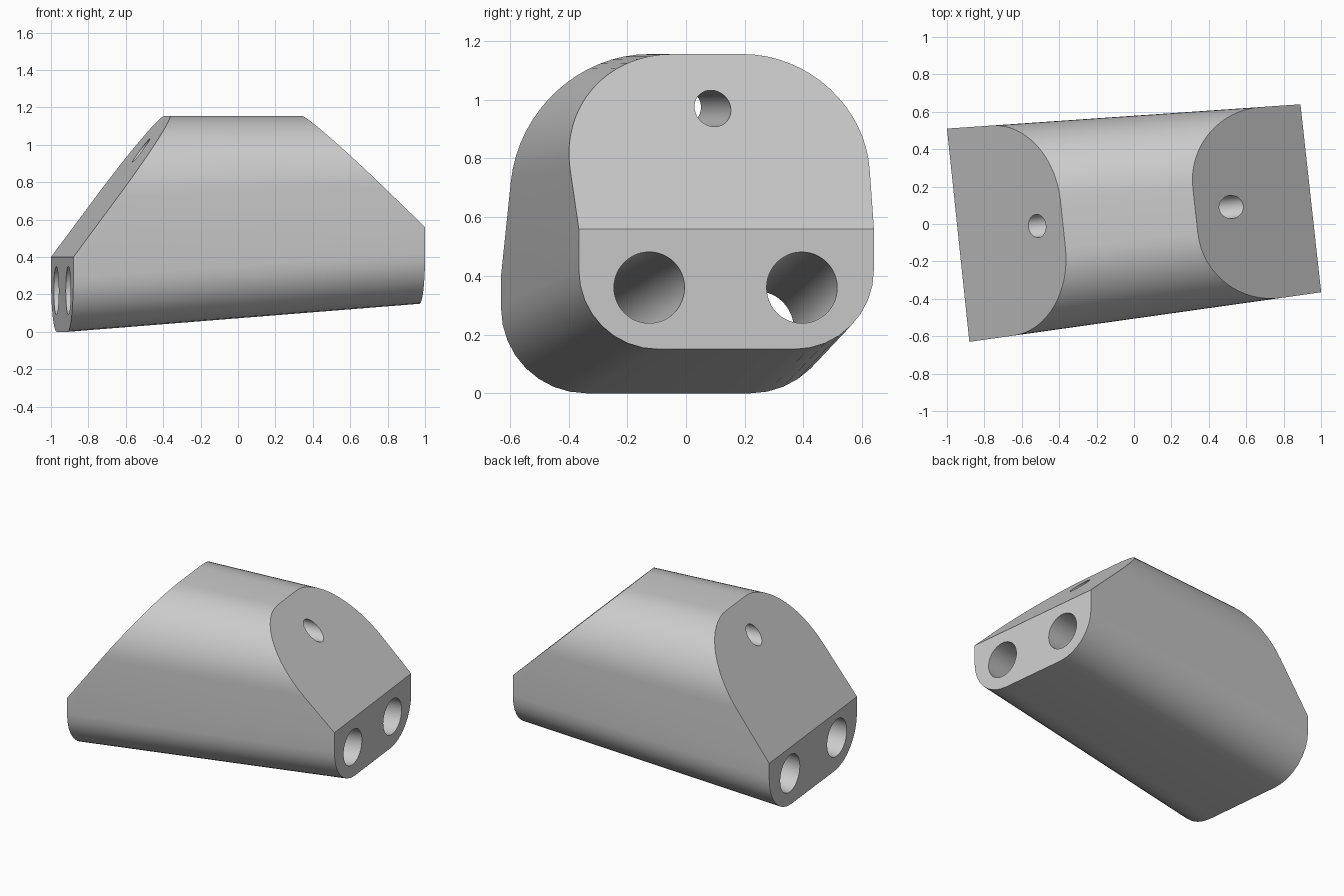
import bpy, bmesh, math
from mathutils import Vector

old = bpy.data.objects.get("Cube")
if old:
    bpy.data.objects.remove(old, do_unlink=True)

grey = bpy.data.materials.new("light grey")
grey.use_nodes = True
colour = (0.6, 0.6, 0.6, 1)
grey.diffuse_color = colour
grey.node_tree.nodes["Principled BSDF"].inputs["Base Color"].default_value = colour


def make_object(name, bm):
    bmesh.ops.recalc_face_normals(bm, faces=bm.faces[:])
    mesh = bpy.data.meshes.new(name)
    bm.to_mesh(mesh)
    bm.free()
    mesh.materials.append(grey)
    obj = bpy.data.objects.new(name, mesh)
    bpy.context.collection.objects.link(obj)
    return obj


def rounded_section(front, back, bottom, top, low_r, high_r):
    """Rounded rectangle in y and z: small lower corners, large upper ones."""
    corners = [(back - low_r, bottom + low_r, low_r, -90, 8),
               (back - high_r, top - high_r, high_r, 0, 16),
               (front + high_r, top - high_r, high_r, 90, 16),
               (front + low_r, bottom + low_r, low_r, 180, 8)]
    points = []
    for cy, cz, r, start, steps in corners:
        for i in range(steps + 1):
            a = math.radians(start + 90 * i / steps)
            points.append((cy + r * math.cos(a), cz + r * math.sin(a)))
    return points


def slice_off(bm, point, normal):
    """Cut away everything beyond the plane and close the opening."""
    cut = bmesh.ops.bisect_plane(bm, geom=bm.verts[:] + bm.edges[:] + bm.faces[:],
                                 plane_co=point, plane_no=normal, clear_outer=True)
    edges = [e for e in cut["geom_cut"] if isinstance(e, bmesh.types.BMEdge)]
    bmesh.ops.edgeloop_fill(bm, edges=edges)


# Tapered body, lofted between two skewed end sections
bm = bmesh.new()
left = [bm.verts.new((-1 + (0.51 - y) * 0.105, y, z))
        for y, z in rounded_section(-0.63, 0.51, 0, 1.155, 0.29, 0.44)]
right = [bm.verts.new((0.89 + (0.64 - y) * 0.11, y, z))
         for y, z in rounded_section(-0.365, 0.64, 0.15, 1.155, 0.27, 0.385)]
for i in range(len(left)):
    j = (i + 1) % len(left)
    bm.faces.new((left[i], left[j], right[j], right[i]))
bm.faces.new(left)
bm.faces.new(right)

# Sloping shoulders at both ends
for a, b, c in [((-1, 0.51, 0.4), (-0.88, -0.63, 0.4), (-0.38, 0, 1.155)),
                ((0.89, 0.64, 0.56), (1, -0.365, 0.56), (0.325, 0.1, 1.155))]:
    a, b, c = Vector(a), Vector(b), Vector(c)
    normal = (b - a).cross(c - a).normalized()
    if normal.z < 0:
        normal.negate()
    slice_off(bm, a, normal)
body = make_object("tapered_block", bm)


def drill(name, start, end, r_start, r_end):
    """Round hole running through the block, slightly tapered."""
    start, end = Vector(start), Vector(end)
    axis = end - start
    grow = (r_end - r_start) * 0.2
    bm = bmesh.new()
    bmesh.ops.create_cone(bm, cap_ends=True, segments=48, radius1=r_start - grow,
                          radius2=r_end + grow, depth=axis.length * 1.4)
    turn = axis.to_track_quat('Z', 'Y').to_matrix()
    bmesh.ops.rotate(bm, verts=bm.verts[:], matrix=turn)
    bmesh.ops.translate(bm, verts=bm.verts[:], vec=(start + end) / 2)
    cutter = make_object(name, bm)
    cutter.hide_render = True
    cutter.hide_set(True)
    mod = body.modifiers.new(name, 'BOOLEAN')
    mod.operation = 'DIFFERENCE'
    mod.solver = 'EXACT'
    mod.object = cutter
    return cutter


# Two long lower holes and one upper hole
cutters = [
    drill("back_bore", (-0.97, 0.24, 0.22), (0.92, 0.395, 0.36), 0.128, 0.121),
    drill("front_bore", (-0.91, -0.37, 0.22), (0.975, -0.125, 0.36), 0.128, 0.121),
    drill("upper_bore", (-0.51, -0.01, 0.97), (0.51, 0.09, 0.97), 0.062, 0.062),
]

# Apply the cuts, then remove the cutters
bpy.ops.object.select_all(action='DESELECT')
body.select_set(True)
bpy.context.view_layer.objects.active = body
for mod in list(body.modifiers):
    bpy.ops.object.modifier_apply(modifier=mod.name)
for cutter in cutters:
    bpy.data.objects.remove(cutter, do_unlink=True)
bpy.ops.object.shade_smooth_by_angle(angle=math.radians(25))
